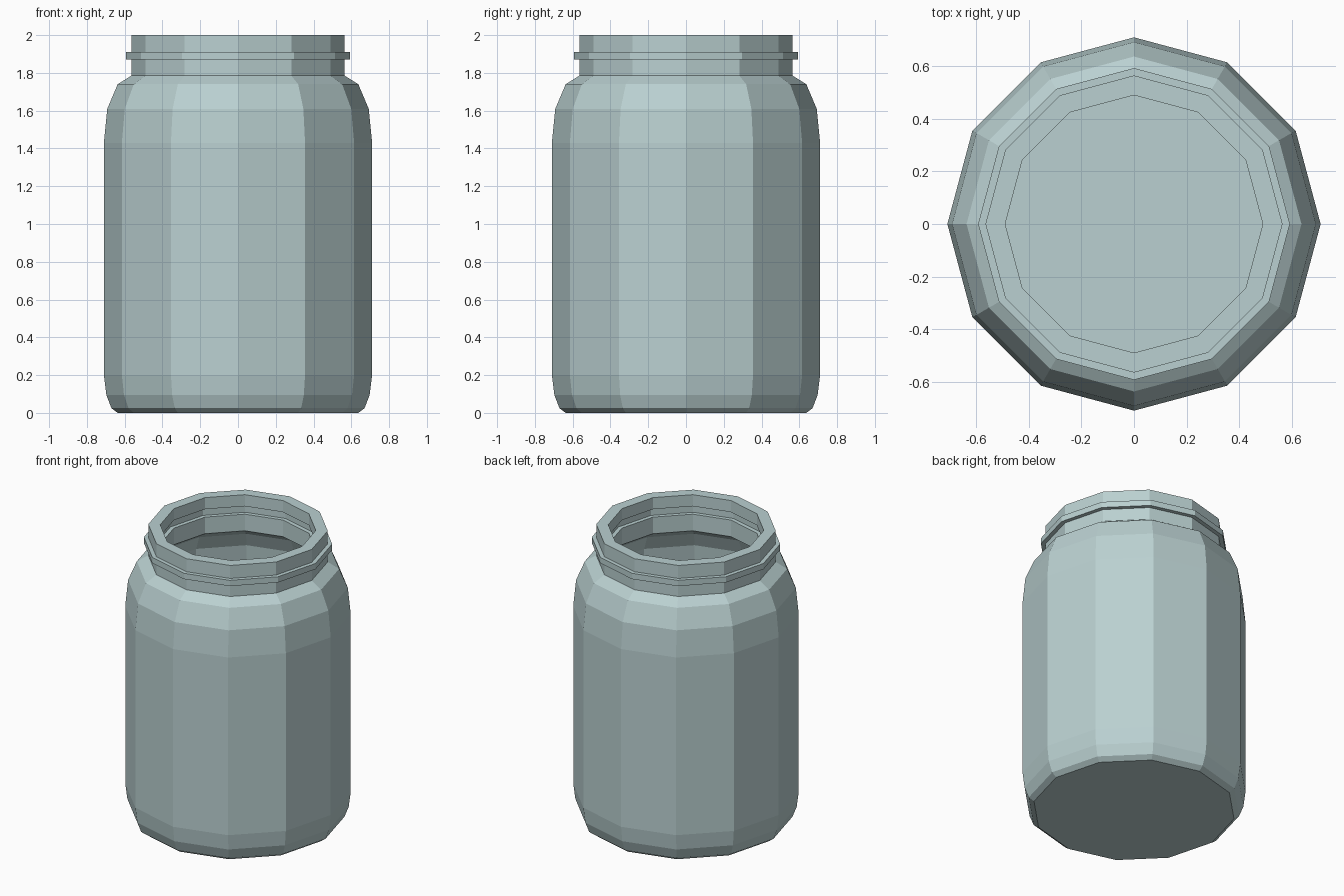
import bpy, bmesh, math

if "Cube" in bpy.data.objects:
    bpy.data.objects.remove(bpy.data.objects["Cube"])

SIDES = 12

glass = bpy.data.materials.new("pale_blue_green_glass")
glass.diffuse_color = (0.49, 0.63, 0.635, 1.0)
glass.use_nodes = True
glass.node_tree.nodes["Principled BSDF"].inputs["Base Color"].default_value = glass.diffuse_color


def lathe(name, profile):
    """Revolve (radius, z) points, capping both ends, into a closed solid."""
    bm = bmesh.new()
    rings = []
    for r, z in profile:
        rings.append([bm.verts.new((r * math.cos(2 * math.pi * i / SIDES),
                                    r * math.sin(2 * math.pi * i / SIDES), z))
                      for i in range(SIDES)])
    for a, b in zip(rings, rings[1:]):
        for i in range(SIDES):
            j = (i + 1) % SIDES
            bm.faces.new((a[i], a[j], b[j], b[i]))
    bm.faces.new(rings[0][::-1])
    bm.faces.new(rings[-1])
    bmesh.ops.recalc_face_normals(bm, faces=bm.faces)
    mesh = bpy.data.meshes.new(name)
    bm.to_mesh(mesh)
    bm.free()
    mesh.materials.append(glass)
    obj = bpy.data.objects.new(name, mesh)
    bpy.context.collection.objects.link(obj)
    return obj


# Outside wall: rounded foot, straight body, shoulder, neck with thread ring
outside = [(0.637, 0.0), (0.67, 0.025), (0.697, 0.095), (0.71, 0.20),
           (0.71, 1.43), (0.692, 1.61), (0.637, 1.74), (0.565, 1.785),
           (0.565, 1.87), (0.593, 1.87), (0.593, 1.91), (0.565, 1.91),
           (0.565, 2.0)]

# Inside wall, from the lip down to the floor
inside = [(0.49, 2.0), (0.49, 1.92), (0.518, 1.92), (0.518, 1.865),
          (0.49, 1.865), (0.49, 1.75), (0.575, 1.69), (0.62, 1.59),
          (0.635, 1.43), (0.635, 0.20), (0.62, 0.12), (0.58, 0.075)]

lathe("jar", outside + inside)
